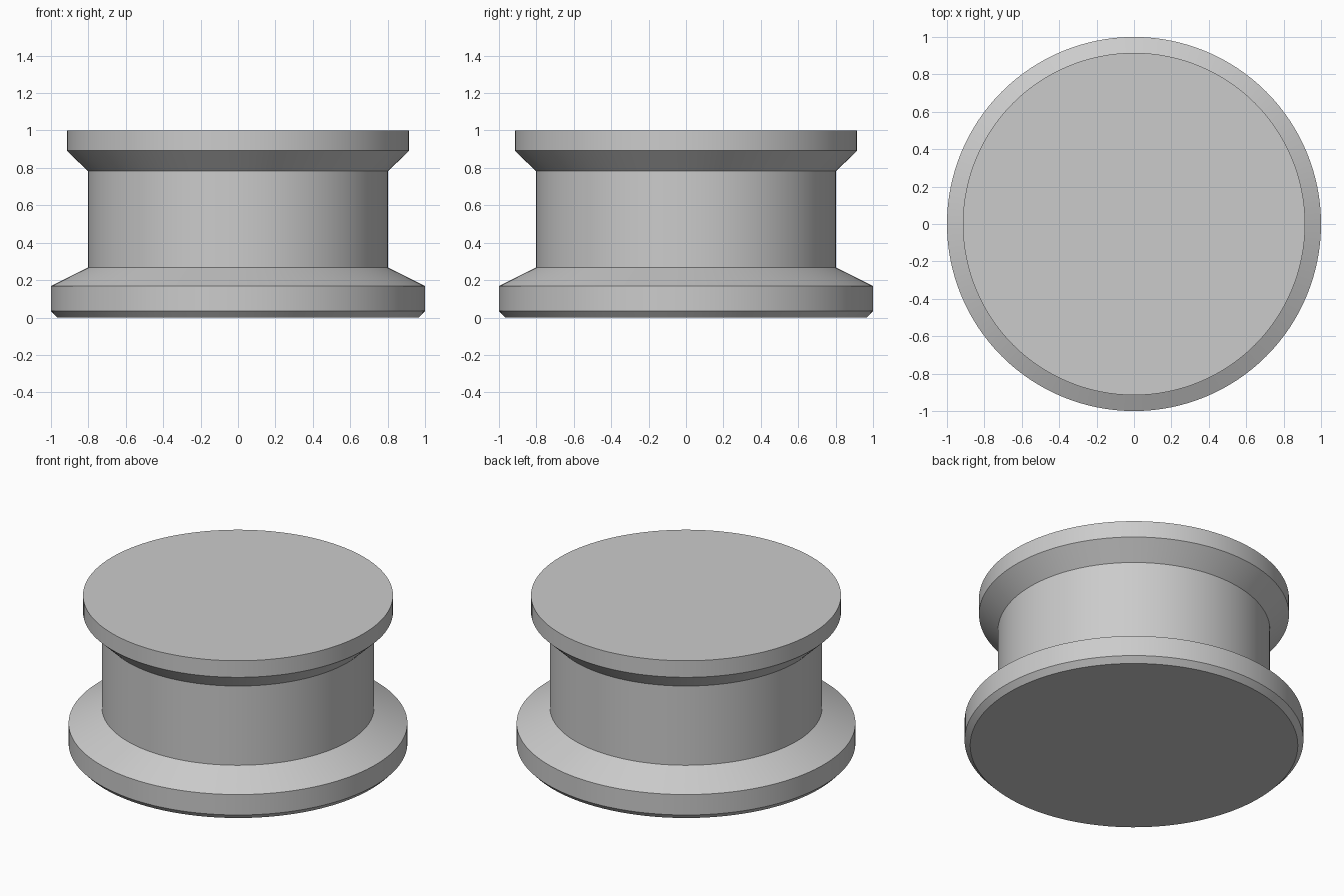
import bpy
import bmesh
import math

default_cube = bpy.data.objects.get("Cube")
if default_cube:
    bpy.data.objects.remove(default_cube, do_unlink=True)

SEGMENTS = 128

# Plain grey material
grey = bpy.data.materials.new("plain_grey")
grey.use_nodes = True
color = (0.6, 0.6, 0.6, 1.0)
grey.diffuse_color = color
grey.node_tree.nodes["Principled BSDF"].inputs["Base Color"].default_value = color


def turned_solid(name, profile):
    """Revolve a (radius, height) profile around z and cap both ends."""
    bm = bmesh.new()
    rings = []
    for radius, z in profile:
        angles = [2 * math.pi * i / SEGMENTS for i in range(SEGMENTS)]
        rings.append([bm.verts.new((radius * math.cos(a), radius * math.sin(a), z))
                      for a in angles])
    for low, high in zip(rings, rings[1:]):
        for i in range(SEGMENTS):
            j = (i + 1) % SEGMENTS
            bm.faces.new((low[i], low[j], high[j], high[i]))
    bm.faces.new(rings[0][::-1])
    bm.faces.new(rings[-1])
    mesh = bpy.data.meshes.new(name)
    bm.to_mesh(mesh)
    bm.free()
    mesh.materials.append(grey)
    obj = bpy.data.objects.new(name, mesh)
    bpy.context.collection.objects.link(obj)
    bpy.ops.object.select_all(action="DESELECT")
    obj.select_set(True)
    bpy.context.view_layer.objects.active = obj
    bpy.ops.object.shade_smooth_by_angle(angle=math.radians(20))
    return obj


# Chamfered base flange, straight drum and flared top flange
turned_solid("flanged_spool", [
    (0.967, 0.0), (1.0, 0.035), (1.0, 0.168), (0.803, 0.267),
    (0.803, 0.783), (0.915, 0.892), (0.915, 1.0),
])
